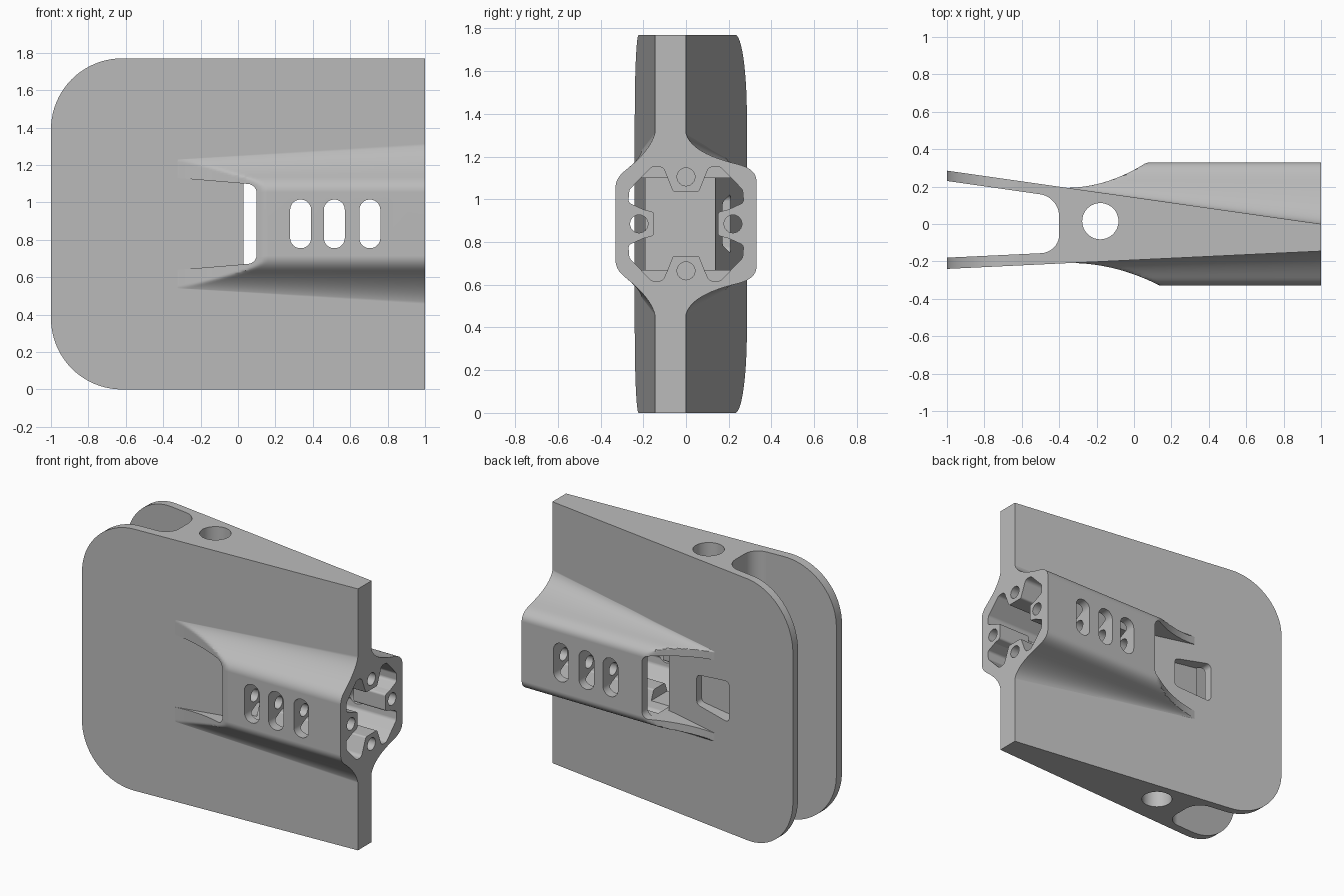
import bpy, bmesh, math
from mathutils import Vector

if "Cube" in bpy.data.objects:
    bpy.data.objects.remove(bpy.data.objects["Cube"], do_unlink=True)

HEIGHT = 1.77
MID = HEIGHT / 2
LIP = 0.33          # half depth of the socket


def back_face(x):
    return 0.285 - 0.1425 * (x + 1)


def front_face(x):
    return 0.24 - 0.0475 * (x + 1)


def rounded(corners, steps=10):
    """Polygon from (a, b, radius) corners with true arc fillets."""
    out = []
    for i, (a, b, r) in enumerate(corners):
        p = Vector((a, b))
        if r == 0:
            out.append(p)
            continue
        u = (Vector(corners[i - 1][:2]) - p).normalized()
        v = (Vector(corners[(i + 1) % len(corners)][:2]) - p).normalized()
        half = u.angle(v) / 2
        centre = p + (u + v).normalized() * r / math.sin(half)
        start = p + u * r / math.tan(half) - centre
        end = p + v * r / math.tan(half) - centre
        a0 = math.atan2(start.y, start.x)
        sweep = math.atan2(end.y, end.x) - a0
        sweep = (sweep + math.pi) % (2 * math.pi) - math.pi
        for k in range(steps + 1):
            t = a0 + sweep * k / steps
            out.append(centre + Vector((math.cos(t), math.sin(t))) * r)
    return out


def circle(a, b, r, n=40):
    return [Vector((a + r * math.cos(2 * math.pi * k / n),
                    b + r * math.sin(2 * math.pi * k / n))) for k in range(n)]


def loft(name, rings):
    """Closed solid through equal-length rings of 3D points."""
    bm = bmesh.new()
    loops = [[bm.verts.new(p) for p in ring] for ring in rings]
    n = len(loops[0])
    for r0, r1 in zip(loops, loops[1:]):
        for i in range(n):
            j = (i + 1) % n
            bm.faces.new((r0[i], r0[j], r1[j], r1[i]))
    bm.faces.new(loops[0])
    bm.faces.new(loops[-1])
    bmesh.ops.recalc_face_normals(bm, faces=bm.faces)
    mesh = bpy.data.meshes.new(name)
    bm.to_mesh(mesh)
    bm.free()
    obj = bpy.data.objects.new(name, mesh)
    bpy.context.collection.objects.link(obj)
    return obj


def prism(name, pts, axis, lo, hi):
    """Extrude a 2D outline along x, y or z."""
    def place(p, h):
        return {"x": (h, p[0], p[1]), "y": (p[0], h, p[1]), "z": (p[0], p[1], h)}[axis]
    return loft(name, [[place(p, h) for p in pts] for h in (lo, hi)])


def combine(target, tool, operation="DIFFERENCE"):
    mod = target.modifiers.new("boolean", "BOOLEAN")
    mod.operation, mod.solver, mod.object = operation, "EXACT", tool
    bpy.context.view_layer.objects.active = target
    bpy.ops.object.modifier_apply(modifier=mod.name)
    bpy.data.objects.remove(tool, do_unlink=True)


# Wedge plate with rounded leading corners
body = prism("fin_body", [(-1, back_face(-1)), (1.1, back_face(1.1)),
                          (1.1, -front_face(1.1)), (-1, -front_face(-1))], "z", 0, HEIGHT)
outline = rounded([(-1, 0, 0.38), (1.2, 0, 0), (1.2, HEIGHT, 0), (-1, HEIGHT, 0.38)], 20)
combine(body, prism("outline", outline, "y", -1, 1), "INTERSECT")

# Gap between the two leading plates
gap = rounded([(-1.2, back_face(-1.2) - 0.055, 0), (-0.4, back_face(-0.4) - 0.055, 0.12),
               (-0.4, 0.06 - front_face(-0.4), 0.1), (-1.2, 0.06 - front_face(-1.2), 0)])
combine(body, prism("gap", gap, "z", -1, 3))


# Socket bulge: filleted section, faded in along x
def bezier(p, q, r, n):
    return [((1 - t) ** 2 * p[0] + 2 * t * (1 - t) * q[0] + t * t * r[0],
             (1 - t) ** 2 * p[1] + 2 * t * (1 - t) * q[1] + t * t * r[1])
            for t in (k / n for k in range(n + 1))]


def half_section(x, face, shoulder, slope, spread, x0, x1):
    plane = face(x) - 0.003
    dz, y = shoulder
    corner = dz + slope * (y - plane)
    flare = bezier((corner + spread * (y - plane), plane), (corner, plane), shoulder, 14)
    top = bezier(shoulder, (dz - slope * (LIP - y), LIP), (dz - 0.08, LIP), 8)
    t = min(max((x - x0) / (x1 - x0), 0), 1)
    cap = max(face(x0) + (LIP - face(x0)) * t * t, plane) if t > 0 else plane
    pts = [(h, min(w, cap)) for h, w in flare + top[1:]]
    return pts + [(-h, w) for h, w in reversed(pts)]


def socket_ring(x):
    back = half_section(x, back_face, (0.28, 0.24), 0.24, 0.45, -0.36, 0.07)
    front = half_section(x, front_face, (0.25, 0.285), 0.79, 0.65, -0.34, 0.14)
    return ([(x, w, MID + h) for h, w in back]
            + [(x, -w, MID + h) for h, w in reversed(front)])


stations = [-0.38 + 0.02 * k for k in range(28)] + [0.4, 0.7, 1.1]
socket = loft("socket", [socket_ring(x) for x in stations])

# Intake ramps between the cheeks on both faces
ramp = rounded([(-0.5, MID - 0.26, 0), (0.1, MID - 0.21, 0.05),
                (0.1, MID + 0.21, 0.05), (-0.5, MID + 0.26, 0)])
combine(socket, prism("ramp", ramp, "y", -1, 1))
combine(body, socket, "UNION")

# Hollow of the socket, leaving four screw bosses
quarter = [(0.06, 0.15, 0.015), (0.108, 0.268, 0.03), (0.16, 0.268, 0.03),
           (0.265, 0.16, 0.03), (0.27, 0.1, 0.02), (0.2, 0.068, 0.02), (0.15, 0.055, 0.015)]
hollow = []
for sy, sz in ((1, 1), (1, -1), (-1, -1), (-1, 1)):
    part = [(sy * a, MID + sz * b, r) for a, b, r in quarter]
    hollow += part if sy == sz else part[::-1]
combine(body, prism("hollow", rounded(hollow, 5), "x", 0.06, 1.3))

# Intake mouth joining the ramps to the hollow
mouth = rounded([(0.03, -0.27, 0), (0.2, -0.27, 0), (0.2, 0.27, 0), (0.03, 0.27, 0)])
combine(body, prism("mouth", mouth, "z", MID - 0.215, MID + 0.215))

# Screw holes in the bosses
for y, dz, depth in ((0, 0.22, 0.65), (0, -0.22, 0.65), (0.22, 0, 0.15), (-0.22, 0, 0.15)):
    combine(body, prism("screw_hole", circle(y, MID + dz, 0.042, 24), "x", depth, 1.3))

# Vent slots through the socket
for x in (0.335, 0.515, 0.705):
    w, h, r = 0.056, 0.13, 0.055
    slot = rounded([(x - w, MID - h, r), (x + w, MID - h, r),
                    (x + w, MID + h, r), (x - w, MID + h, r)])
    combine(body, prism("vent_slot", slot, "y", -1, 1))

# Vertical pin bore
combine(body, prism("pin_bore", circle(-0.18, 0.015, 0.097), "z", -1, 3))

# Pocket in the back face
pocket = rounded([(-0.47, MID - 0.14, 0.03), (-0.2, MID - 0.1, 0.03),
                  (-0.2, MID + 0.1, 0.03), (-0.47, MID + 0.14, 0.03)])
combine(body, prism("pocket", pocket, "y", 0.118, 0.6))

# Square off the open end
end = [(1, -1), (2, -1), (2, 1), (1, 1)]
combine(body, prism("end_trim", end, "z", -1, 3))

# Colour and shading
grey = bpy.data.materials.new("light_grey")
grey.use_nodes = True
colour = (0.5, 0.5, 0.5, 1)
grey.diffuse_color = colour
grey.node_tree.nodes["Principled BSDF"].inputs["Base Color"].default_value = colour
body.data.materials.clear()
body.data.materials.append(grey)
for poly in body.data.polygons:
    poly.material_index = 0
bpy.ops.object.select_all(action="DESELECT")
body.select_set(True)
bpy.context.view_layer.objects.active = body
bpy.ops.object.shade_smooth_by_angle(angle=math.radians(28))
weighted = body.modifiers.new("weighted_normals", "WEIGHTED_NORMAL")
weighted.keep_sharp = True
